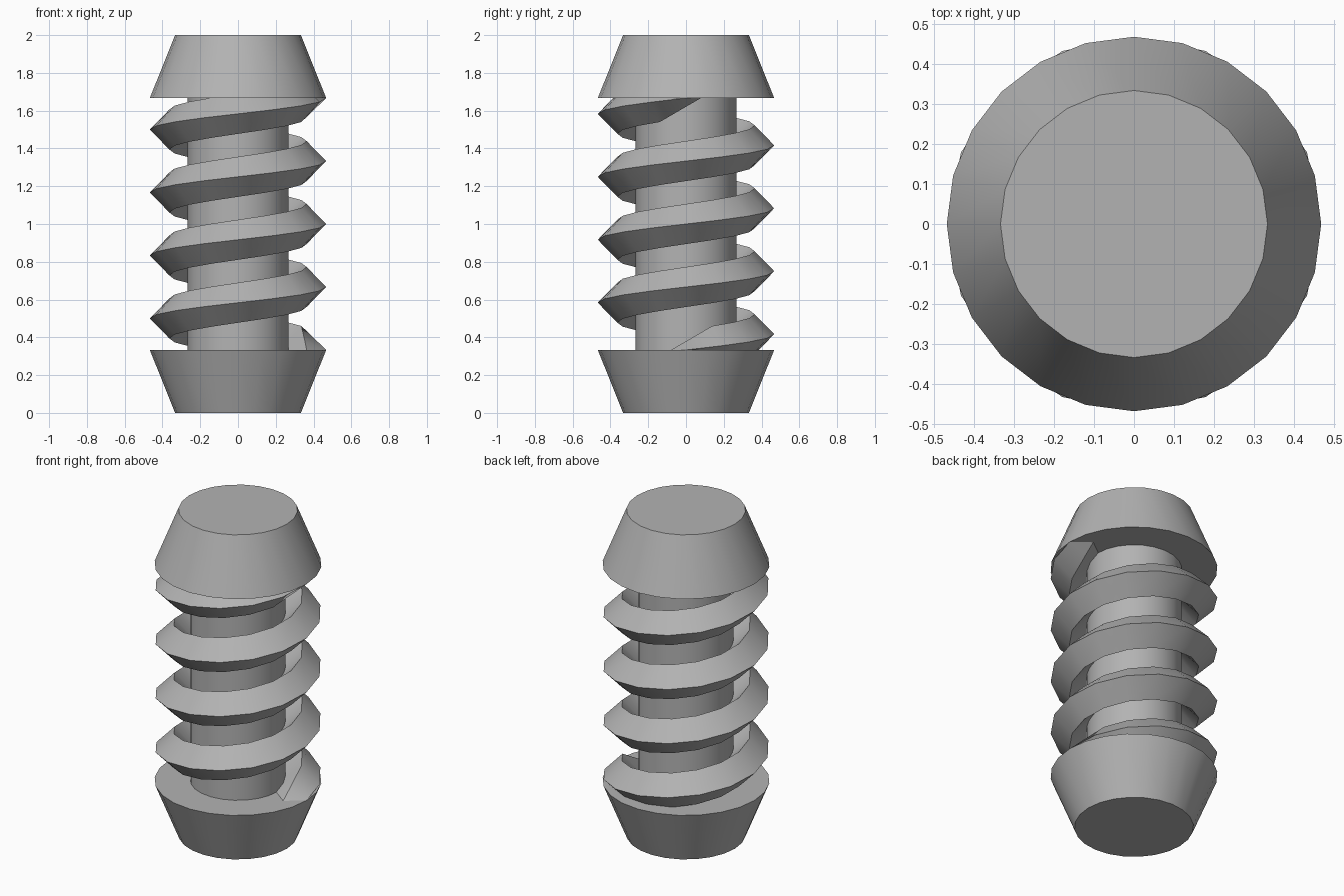
import bpy, bmesh
from math import cos, sin, tau, radians

if "Cube" in bpy.data.objects:
    bpy.data.objects.remove(bpy.data.objects["Cube"])

LOW, HIGH, PITCH = 1 / 3, 5 / 3, 1 / 3
OUTER, INNER, CORE = 0.467, 0.333, 0.267

grey = bpy.data.materials.new("dark_grey")
grey.diffuse_color = (0.45, 0.45, 0.45, 1)
grey.use_nodes = True
grey.node_tree.nodes["Principled BSDF"].inputs["Base Color"].default_value = grey.diffuse_color


def finish(ob, angle=30):
    ob.data.materials.append(grey)
    bpy.ops.object.select_all(action='DESELECT')
    ob.select_set(True)
    bpy.context.view_layer.objects.active = ob
    bpy.ops.object.shade_smooth_by_angle(angle=radians(angle))


def frustum(name, r1, r2, z1, z2, fill='NGON'):
    bpy.ops.mesh.primitive_cone_add(vertices=24, radius1=r1, radius2=r2, depth=z2 - z1,
                                    end_fill_type=fill, location=(0, 0, (z1 + z2) / 2))
    ob = bpy.context.object
    ob.name = name
    finish(ob)


# Tapered end caps and the central shaft
frustum("bottom_cap", INNER, OUTER, 0, LOW)
frustum("top_cap", OUTER, INNER, HIGH, 2)
frustum("shaft", CORE, CORE, LOW, HIGH, 'NOTHING')

# Helical thread: diamond section, 16 steps per turn, four turns
# The first and last sections are flatter, as the thread runs out
profile = [(OUTER, 0), (0.363, 0.106), (0.257, 0), (0.363, -0.106)]
end_profile = [(OUTER, 0), (0.354, 0.046), (0.257, 0), (0.354, -0.046)]
bm = bmesh.new()
rings = []
for i in range(65):
    a = tau * i / 16
    rings.append([bm.verts.new((r * cos(a), r * sin(a), LOW + PITCH * i / 16 + h))
                  for r, h in (end_profile if i in (0, 64) else profile)])
for a, b in zip(rings, rings[1:]):
    for k in range(4):
        n = (k + 1) % 4
        bm.faces.new((a[k], b[k], b[n], a[n]))

# Thread run-outs: each end narrows to a point buried in its cap
x, y, z = 0.372, 0.154, 0.29
for ring, co in ((rings[0], (x, -y, z)), (rings[-1], (x, y, 2 - z))):
    tip = bm.verts.new(co)
    for k in range(4):
        bm.faces.new((ring[k], ring[(k + 1) % 4], tip))
bmesh.ops.recalc_face_normals(bm, faces=bm.faces)
mesh = bpy.data.meshes.new("thread")
bm.to_mesh(mesh)
bm.free()
thread = bpy.data.objects.new("thread", mesh)
bpy.context.collection.objects.link(thread)
finish(thread)
